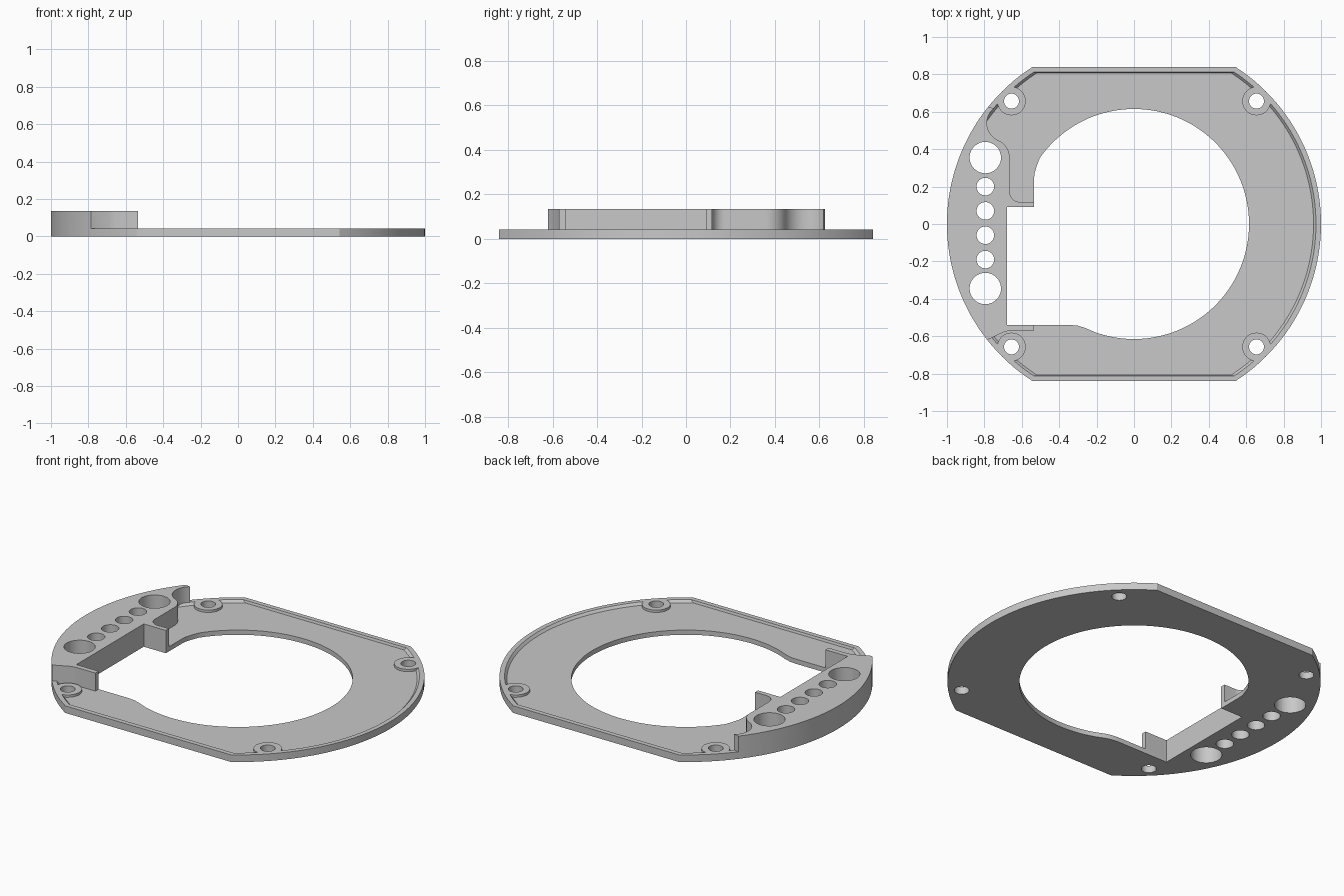
import bpy, bmesh, math

if "Cube" in bpy.data.objects:
    bpy.data.objects.remove(bpy.data.objects["Cube"])

grey = bpy.data.materials.new("plain grey")
grey.diffuse_color = (0.58, 0.58, 0.58, 1)
grey.use_nodes = True
grey.node_tree.nodes["Principled BSDF"].inputs["Base Color"].default_value = grey.diffuse_color

RIM, FLOOR, TOP = 0.042, 0.028, 0.135
SCREWS = [(sx * 0.655, sy * 0.657) for sx in (-1, 1) for sy in (-1, 1)]


def arc(cx, cy, r, a0, a1, n):
    """Points along an arc, angles in degrees."""
    angles = [math.radians(a0 + (a1 - a0) * i / n) for i in range(n + 1)]
    return [(cx + r * math.cos(a), cy + r * math.sin(a)) for a in angles]


def loft(name, *layers):
    """Closed solid through (outline, height) layers of equal point count."""
    bm = bmesh.new()
    loops = [[bm.verts.new((x, y, z)) for x, y in pts] for pts, z in layers]
    bm.faces.new(loops[0][::-1])
    bm.faces.new(loops[-1])
    n = len(loops[0])
    for a, b in zip(loops, loops[1:]):
        for i in range(n):
            j = (i + 1) % n
            bm.faces.new((a[i], a[j], b[j], b[i]))
    mesh = bpy.data.meshes.new(name)
    bm.to_mesh(mesh)
    bm.free()
    mesh.materials.append(grey)
    obj = bpy.data.objects.new(name, mesh)
    bpy.context.collection.objects.link(obj)
    return obj


def combine(obj, others, op):
    """Apply booleans, trying a second solver if the plate gets lost."""
    bpy.context.view_layer.objects.active = obj
    for other in others:
        before = obj.data.copy()
        for solver in ('MANIFOLD', 'EXACT', 'FLOAT'):
            mod = obj.modifiers.new("combine", 'BOOLEAN')
            mod.operation, mod.solver, mod.object = op, solver, other
            bpy.ops.object.modifier_apply(modifier=mod.name)
            xs = [v.co.x for v in obj.data.vertices]
            changed = len(xs) != len(before.vertices)
            if changed and max(xs) - min(xs) > 1.9:
                break
            obj.modifiers.clear()
            obj.data = before.copy()
        bpy.data.objects.remove(other)


def flat_disc(r, y):
    """Circle with its front and back cut straight at -y and y."""
    a = math.degrees(math.asin(y / r))
    return arc(0, 0, r, -a, a, 48) + arc(0, 0, r, 180 - a, 180 + a, 48)


def cylinder(x, y, r, z0, z1, limit=9):
    """Round solid, trimmed to stay within a radius from the centre."""
    pts = []
    for px, py in arc(x, y, r, 0, 360, 40)[:-1]:
        s = min(1, limit / math.hypot(px, py))
        pts.append((px * s, py * s))
    return loft("round_solid", (pts, z0), (pts, z1))


# Base plate with a shallow recess inside a thin rim
outer = flat_disc(1, 0.84)
plate = loft("mounting_plate", (outer, 0), (outer, RIM),
             (flat_disc(0.973, 0.812), RIM), (flat_disc(0.96, 0.808), FLOOR))

# Screw bosses level with the rim
combine(plate, [cylinder(x, y, 0.076, 0.01, RIM, 0.99) for x, y in SCREWS], 'UNION')

# Raised crescent block with a curved inner wall and two short tabs
wall = [(-0.535, 0.09), (-0.535, 0.118)]
wall += arc(-0.61, 0.173, 0.055, 270, 180, 8)
wall += arc(-0.765, 0.355, 0.1, 0, 66.6, 10)
wall += arc(-0.685, 0.54, 0.1015, 246.6, 129, 14)[1:]
front_tab = [(-0.69, -0.575), (-0.655, -0.57),
             (-0.535, -0.57), (-0.535, -0.54), (-0.68, -0.54), (-0.68, 0.09)]
outline = wall + arc(0, 0, 1, 141.3, 218.3, 50) + front_tab
combine(plate, [loft("raised_block", (outline, 0), (outline, TOP))], 'UNION')

# Central opening: round hole joined to a rectangular bay on the left
opening = [(-0.68, 0.09), (-0.68, -0.54), (-0.34, -0.54), (-0.30, -0.544),
           (-0.26, -0.556)]
opening += arc(0, 0, 0.615, 250, 505, 96)
opening += [(-0.522, 0.305), (-0.532, 0.27), (-0.535, 0.235), (-0.535, 0.09)]
combine(plate, [loft("opening_cutter", (opening, -0.1), (opening, 0.3))], 'DIFFERENCE')

# Screw holes, and the row of holes through the block
holes = [(x, y, 0.04) for x, y in SCREWS]
holes += [(-0.795, y, 0.047) for y in (0.2, 0.07, -0.06, -0.19)]
holes += [(-0.795, y, 0.084) for y in (0.355, -0.345)]
combine(plate, [cylinder(x, y, r, -0.1, 0.3) for x, y, r in holes], 'DIFFERENCE')

# Smooth the round walls, keep edges sharp
bpy.ops.object.select_all(action='DESELECT')
plate.select_set(True)
bpy.context.view_layer.objects.active = plate
bpy.ops.object.shade_smooth_by_angle(angle=math.radians(25))
